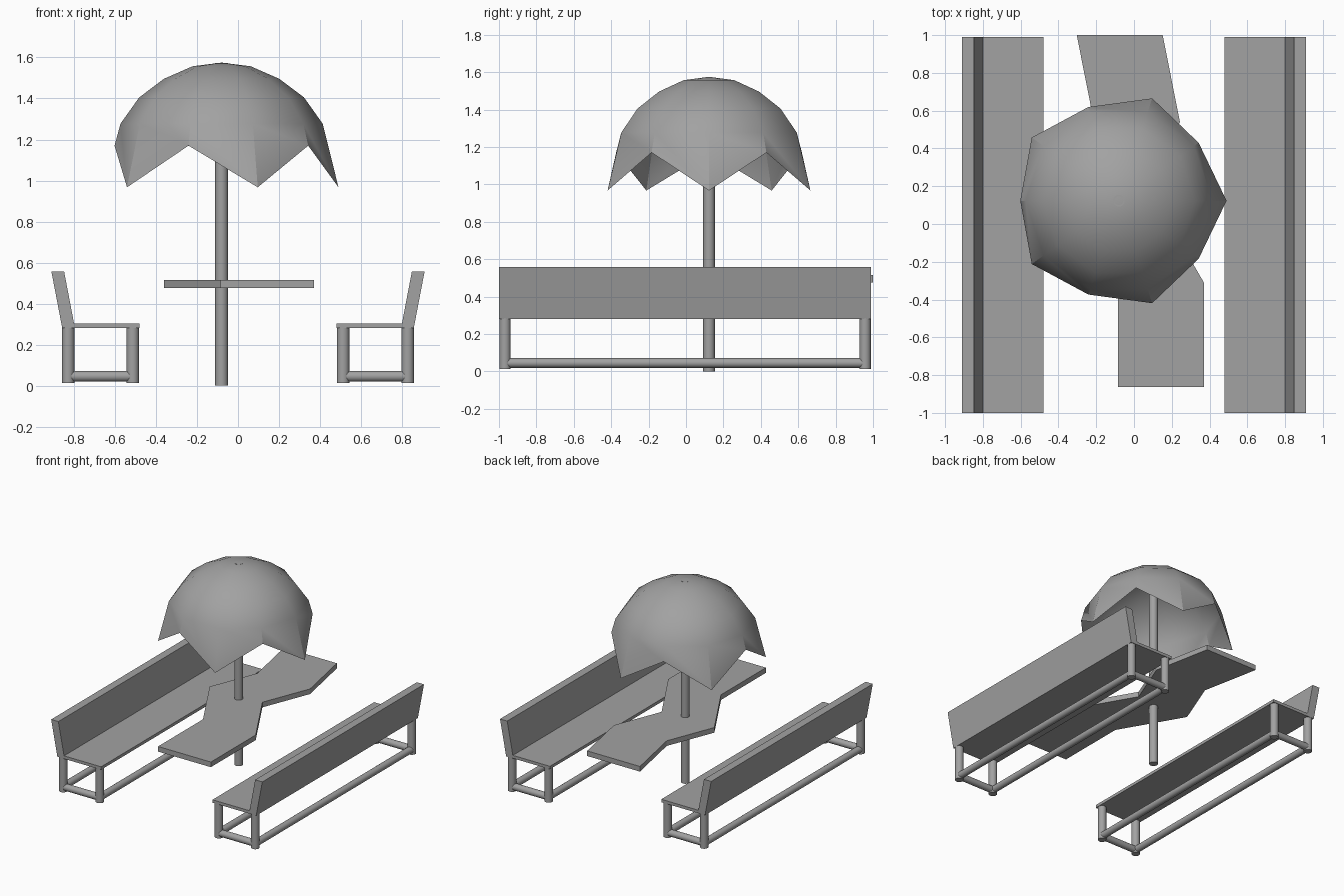
import bpy, bmesh, math
from mathutils import Vector

old = bpy.data.objects.get("Cube")
if old:
    bpy.data.objects.remove(old)

grey = bpy.data.materials.new("mid_grey")
grey.use_nodes = True
GREY = (0.36, 0.36, 0.36, 1)
grey.diffuse_color = GREY
grey.node_tree.nodes["Principled BSDF"].inputs["Base Color"].default_value = GREY


def finish(bm, name, smooth=False):
    """Turn a bmesh into a named, coloured object."""
    bmesh.ops.recalc_face_normals(bm, faces=bm.faces)
    mesh = bpy.data.meshes.new(name)
    bm.to_mesh(mesh)
    bm.free()
    mesh.materials.append(grey)
    obj = bpy.data.objects.new(name, mesh)
    bpy.context.collection.objects.link(obj)
    if smooth:
        bpy.ops.object.select_all(action="DESELECT")
        obj.select_set(True)
        bpy.context.view_layer.objects.active = obj
        bpy.ops.object.shade_smooth_by_angle(angle=math.radians(30))
    return obj


def prism(name, outline, depth):
    """Extrude a closed outline of 3D points along a vector."""
    bm = bmesh.new()
    face = bm.faces.new([bm.verts.new(p) for p in outline])
    ext = bmesh.ops.extrude_face_region(bm, geom=[face], use_keep_orig=True)
    moved = [v for v in ext["geom"] if isinstance(v, bmesh.types.BMVert)]
    bmesh.ops.translate(bm, verts=moved, vec=depth)
    return finish(bm, name)


def tube(name, start, end, radius):
    """Round bar between two points."""
    start, end = Vector(start), Vector(end)
    axis = end - start
    bm = bmesh.new()
    bmesh.ops.create_cone(bm, cap_ends=True, segments=24, radius1=radius,
                          radius2=radius, depth=axis.length)
    turn = axis.to_track_quat("Z", "Y").to_matrix()
    bmesh.ops.rotate(bm, verts=bm.verts, matrix=turn)
    bmesh.ops.translate(bm, verts=bm.verts, vec=(start + end) / 2)
    return finish(bm, name, smooth=True)


# Benches: seat, leaning backrest, four legs and a low frame of bars
FRONT, BACK = -1.0, 0.99
LEG_Y = (FRONT + 0.032, BACK - 0.032)
LEG_X = (0.513, 0.828)
SEAT = [(0.48, 0.28), (0.80, 0.28), (0.80, 0.303), (0.48, 0.303)]
BACKREST = [(0.795, 0.28), (0.857, 0.28), (0.91, 0.557), (0.848, 0.557)]
for side, label in ((1, "left"), (-1, "right")):
    for part, profile in (("seat", SEAT), ("backrest", BACKREST)):
        prism(f"{label}_bench_{part}", [(side * x, FRONT, z) for x, z in profile],
              (0, BACK - FRONT, 0))
    for x in LEG_X:
        for y in LEG_Y:
            tube(f"{label}_bench_leg", (side * x, y, 0.012), (side * x, y, 0.285), 0.03)
        tube(f"{label}_bench_long_bar", (side * x, LEG_Y[0], 0.045),
             (side * x, LEG_Y[1], 0.045), 0.026)
    for y in LEG_Y:
        tube(f"{label}_bench_cross_bar", (side * LEG_X[0], y, 0.045),
             (side * LEG_X[1], y, 0.045), 0.026)

# Zigzag table top: one edge, repeated a fixed width away
EDGE = [(-0.085, -0.863), (-0.085, -0.31), (-0.36, 0.165), (-0.212, 0.54), (-0.303, 1.0)]
WIDTH = 0.455
outline = EDGE + [(x + WIDTH, y) for x, y in reversed(EDGE)]
prism("table_top", [(x, y, 0.475) for x, y in outline], (0, 0, 0.04))

# Parasol pole
CX, CY = -0.08, 0.123
tube("parasol_pole", (CX, CY, 0), (CX, CY, 1.572), 0.031)

# Parasol canopy: ten ribs, the rim alternating between points and notches
RINGS = [(0.142, 1.557), (0.281, 1.496), (0.402, 1.405), (0.493, 1.277)]
POINT, NOTCH = (0.57, 0.967), (0.522, 1.17)
RIBS = 10
bm = bmesh.new()
apex = bm.verts.new((CX, CY, 1.575))
ribs = []
for i in range(RIBS):
    a = math.tau * i / RIBS
    profile = RINGS + [NOTCH if i % 2 else POINT]
    ribs.append([bm.verts.new((CX + r * math.cos(a), CY + r * math.sin(a), z))
                 for r, z in profile])
for i, rib in enumerate(ribs):
    nxt = ribs[(i + 1) % RIBS]
    bm.faces.new((apex, rib[0], nxt[0]))
    for k in range(len(RINGS)):
        bm.faces.new((rib[k], rib[k + 1], nxt[k + 1], nxt[k]))
finish(bm, "parasol_canopy", smooth=True)
